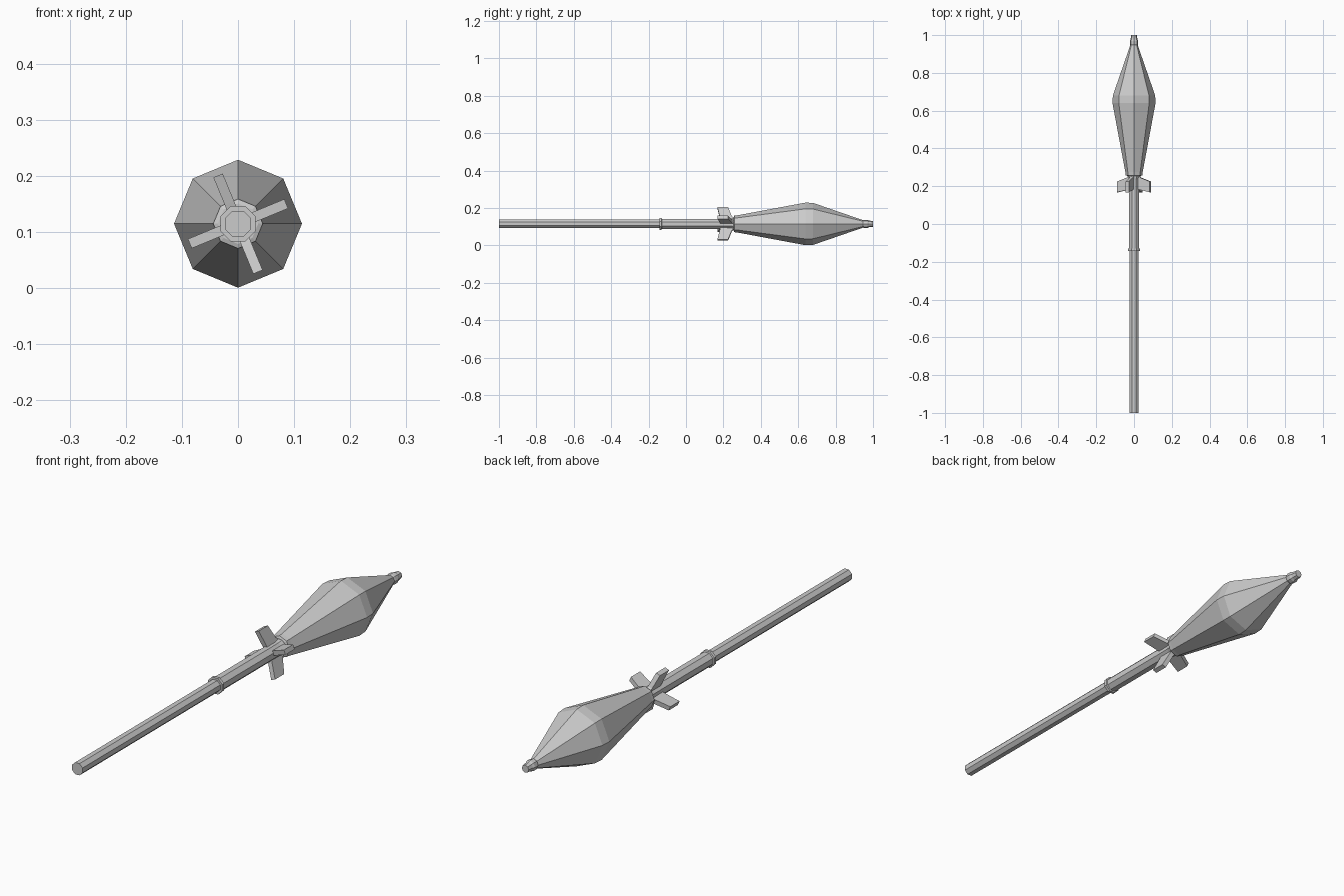
import bpy, bmesh
from math import pi, cos, sin

if "Cube" in bpy.data.objects:
    bpy.data.objects.remove(bpy.data.objects["Cube"])

AXIS_Z = 0.115


def place(name, bm):
    bmesh.ops.recalc_face_normals(bm, faces=bm.faces)
    mesh = bpy.data.meshes.new(name)
    bm.to_mesh(mesh)
    bm.free()
    obj = bpy.data.objects.new(name, mesh)
    obj.location.z = AXIS_Z
    bpy.context.collection.objects.link(obj)
    return obj


def lathe(name, profile, turn=0.0, sides=8):
    """Closed faceted solid around the y axis from (y, radius) pairs."""
    bm = bmesh.new()
    rings = []
    for y, r in profile:
        angles = [turn + 2 * pi * i / sides for i in range(sides)]
        rings.append([bm.verts.new((r * cos(a), y, r * sin(a))) for a in angles])
    for a, b in zip(rings, rings[1:]):
        for i in range(sides):
            j = (i + 1) % sides
            bm.faces.new((a[i], a[j], b[j], b[i]))
    bm.faces.new(rings[0])
    bm.faces.new(rings[-1])
    return place(name, bm)


def fin(name, angle, half=0.009):
    """Swept blade: (y, radius) outline thickened across the radial direction."""
    outline = [(0.185, 0.02), (0.265, 0.02), (0.245, 0.04), (0.225, 0.093), (0.168, 0.093), (0.18, 0.04)]
    bm = bmesh.new()
    c, s = cos(angle), sin(angle)
    sides = [[bm.verts.new((r * c - t * s, y, r * s + t * c)) for y, r in outline]
             for t in (-half, half)]
    bm.faces.new(sides[0])
    bm.faces.new(sides[1])
    n = len(outline)
    for i in range(n):
        j = (i + 1) % n
        bm.faces.new((sides[0][i], sides[0][j], sides[1][j], sides[1][i]))
    return place(name, bm)


# Long rear tube and thicker front sleeve with a raised rear lip
lathe("rear_tube", [(-1.0, 0.025), (-0.13, 0.025)], pi / 8)
lathe("front_sleeve", [(-0.143, 0.034), (-0.131, 0.034), (-0.129, 0.029), (0.18, 0.029),
                       (0.235, 0.03), (0.265, 0.036)], pi / 8)

# Four swept fins
for k in range(4):
    fin(f"fin_{k + 1}", pi / 8 + k * pi / 2)

# Eight-sided warhead
lathe("warhead", [(0.255, 0.036), (0.258, 0.044), (0.275, 0.046), (0.64, 0.114),
                  (0.68, 0.112), (0.955, 0.017)])

# Nose collar and blunt tip
lathe("nose_fuse", [(0.94, 0.017), (0.952, 0.022), (0.97, 0.022), (0.978, 0.018), (1.0, 0.015)])
